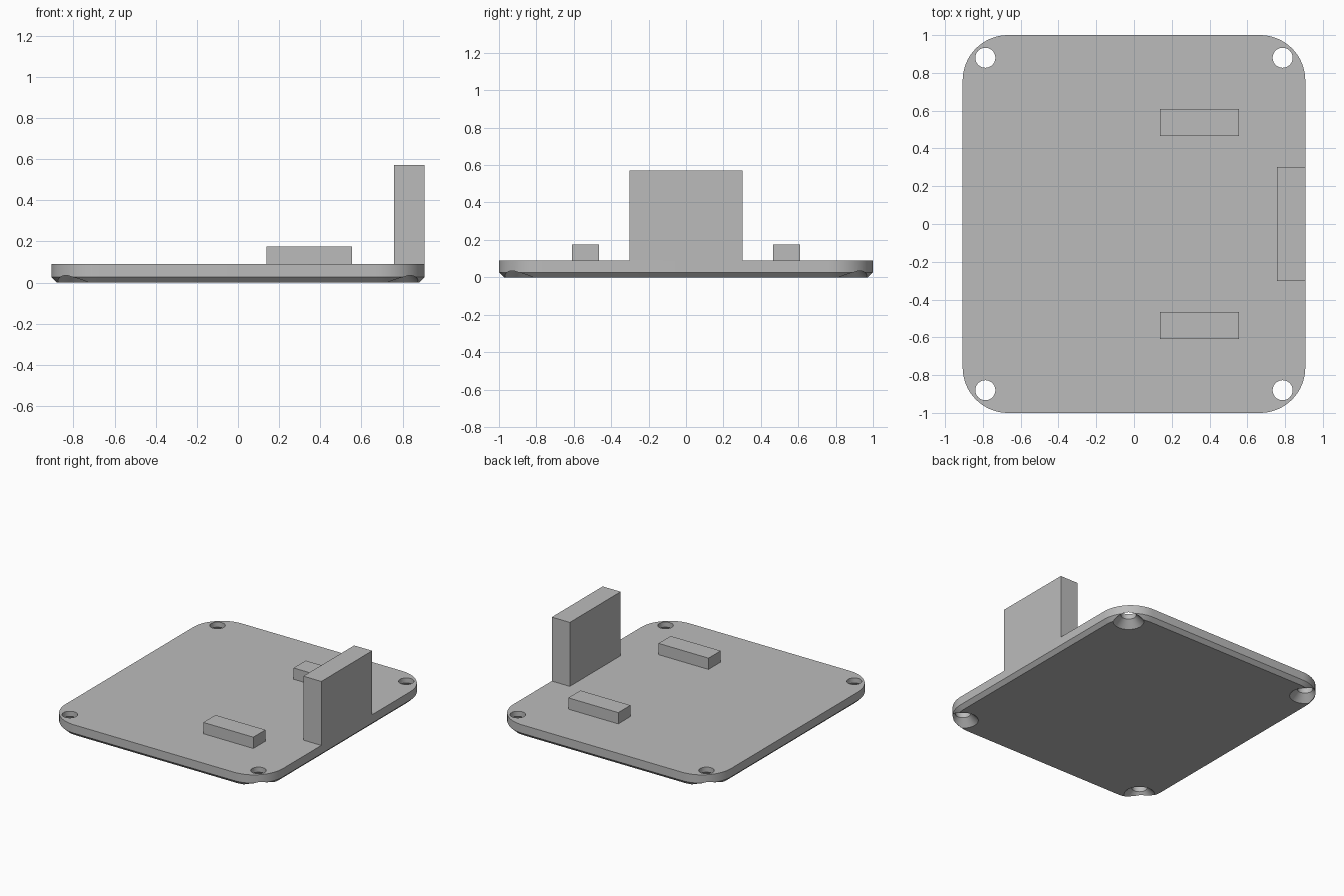
import bpy, bmesh
from math import cos, sin, pi, radians

if "Cube" in bpy.data.objects:
    bpy.data.objects.remove(bpy.data.objects["Cube"], do_unlink=True)

grey = bpy.data.materials.new("plain grey")
grey.use_nodes = True
colour = (0.5, 0.5, 0.5, 1)
grey.diffuse_color = colour
grey.node_tree.nodes["Principled BSDF"].inputs["Base Color"].default_value = colour

HALF_X, HALF_Y, TOP = 0.907, 1.0, 0.09
RADIUS, CHAMFER = 0.24, 0.027


def loft(name, rings):
    """Closed solid through a stack of point rings."""
    bm = bmesh.new()
    loops = [[bm.verts.new(p) for p in ring] for ring in rings]
    n = len(loops[0])
    for low, high in zip(loops, loops[1:]):
        for i in range(n):
            j = (i + 1) % n
            bm.faces.new((low[i], low[j], high[j], high[i]))
    bm.faces.new(loops[0][::-1])
    bm.faces.new(loops[-1])
    mesh = bpy.data.meshes.new(name)
    bm.to_mesh(mesh)
    bm.free()
    mesh.materials.append(grey)
    ob = bpy.data.objects.new(name, mesh)
    bpy.context.collection.objects.link(ob)
    return ob


def rounded_ring(inset, z, steps=16):
    r = RADIUS - inset
    corners = [(1, 1), (-1, 1), (-1, -1), (1, -1)]
    return [(sx * (HALF_X - RADIUS) + r * cos((q + k / steps) * pi / 2),
             sy * (HALF_Y - RADIUS) + r * sin((q + k / steps) * pi / 2), z)
            for q, (sx, sy) in enumerate(corners) for k in range(steps + 1)]


def circle(x, y, r, z, n=48):
    return [(x + r * cos(2 * pi * i / n), y + r * sin(2 * pi * i / n), z)
            for i in range(n)]


def block(name, x0, x1, y0, y1, z1):
    corners = [(x0, y0), (x1, y0), (x1, y1), (x0, y1)]
    return loft(name, [[(x, y, z) for x, y in corners] for z in (TOP, z1)])


# Base plate with a chamfered underside
plate = loft("base_plate", [rounded_ring(CHAMFER, 0), rounded_ring(0, CHAMFER),
                            rounded_ring(0, TOP)])

# Countersunk screw holes in the four corners
bpy.context.view_layer.objects.active = plate
plate.select_set(True)
for sx in (-1, 1):
    for sy in (-1, 1):
        profile = [(0.125, -0.02), (0.053, 0.052), (0.053, 0.2)]
        cutter = loft("hole_cutter", [circle(sx * 0.787, sy * 0.88, r, z)
                                      for r, z in profile])
        cutter.hide_render = True
        mod = plate.modifiers.new("screw_hole", "BOOLEAN")
        mod.operation = "DIFFERENCE"
        mod.solver = "EXACT"
        mod.object = cutter
        bpy.ops.object.modifier_apply(modifier=mod.name)
        bpy.data.objects.remove(cutter, do_unlink=True)
bpy.ops.object.shade_smooth_by_angle(angle=radians(25))

# Upright block on the left edge and two low bars
block("upright_block", 0.757, HALF_X, -0.303, 0.303, 0.572)
block("front_bar", 0.138, 0.555, -0.61, -0.465, 0.175)
block("back_bar", 0.138, 0.555, 0.465, 0.61, 0.175)
